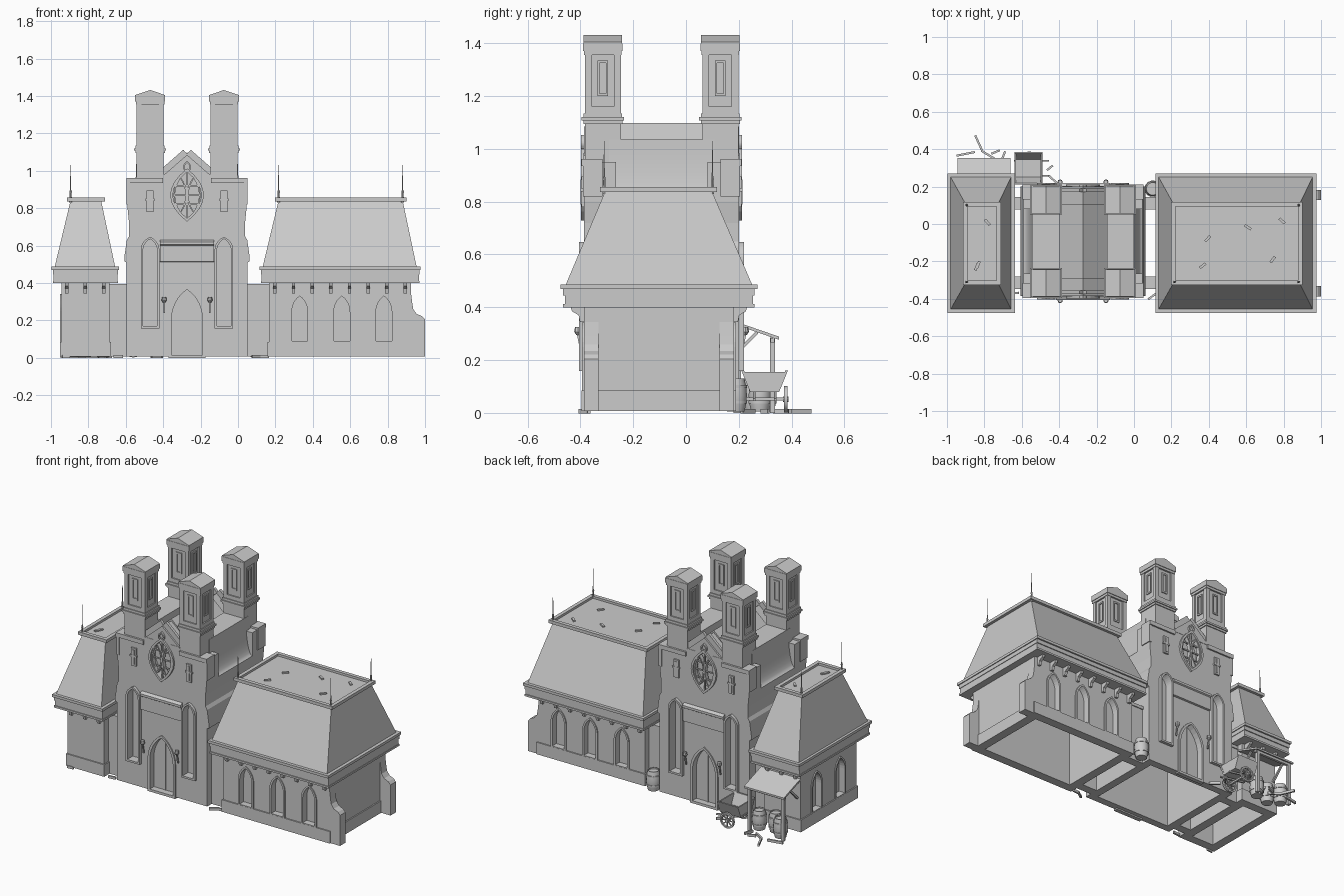
import bpy, bmesh, math, random
from mathutils import Vector, Matrix

if "Cube" in bpy.data.objects:
    bpy.data.objects.remove(bpy.data.objects["Cube"])
random.seed(4)
MX, MY = -0.2725, -0.0925          # centre of the middle block
MAP = {'X': lambda u, v, d: (d, u, v), 'Y': lambda u, v, d: (u, d, v), 'Z': lambda u, v, d: (u, v, d)}

def finish(name, bm, smooth=False):
    bmesh.ops.recalc_face_normals(bm, faces=bm.faces)
    me = bpy.data.meshes.new(name)
    bm.to_mesh(me)
    bm.free()
    o = bpy.data.objects.new(name, me)
    bpy.context.collection.objects.link(o)
    if smooth:
        bpy.ops.object.select_all(action='DESELECT')
        o.select_set(True)
        bpy.context.view_layer.objects.active = o
        bpy.ops.object.shade_smooth_by_angle(angle=math.radians(35))
    return o

def prism(name, pts, a, b, axis='Y', inner=None, smooth=False):
    """Extrude an outline along an axis; with an inner outline it becomes a frame."""
    bm, f, n = bmesh.new(), MAP[axis], len(pts)
    loop = lambda p, d: [bm.verts.new(f(u, v, d)) for u, v in p]
    def bridge(p, q):
        for i in range(n):
            bm.faces.new((p[i], p[(i + 1) % n], q[(i + 1) % n], q[i]))
    A, B = loop(pts, a), loop(pts, b)
    bridge(A, B)
    if inner:
        C, D = loop(inner, a), loop(inner, b)
        bridge(C, D), bridge(A, C), bridge(B, D)
    else:
        bm.faces.new(A), bm.faces.new(B)
    return finish(name, bm, smooth)

def rect(x0, x1, y0, y1, g=0):
    return [(x0 - g, y0 - g), (x1 + g, y0 - g), (x1 + g, y1 + g), (x0 - g, y1 + g)]

def box(name, x0, x1, y0, y1, z0, z1):
    return prism(name, rect(x0, x1, y0, y1), z0, z1, 'Z')

def frustum(name, r0, z0, r1, z1):
    bm = bmesh.new()
    A = [bm.verts.new((*p, z0)) for p in r0]
    B = [bm.verts.new((*p, z1)) for p in r1]
    bm.faces.new(A), bm.faces.new(B)
    for i in range(4):
        bm.faces.new((A[i], A[(i + 1) % 4], B[(i + 1) % 4], B[i]))
    return finish(name, bm)

def bar(name, p, q, w=0.01, t=None):
    p, q, bm = Vector(p), Vector(q), bmesh.new()
    m = Matrix.Translation((p + q) / 2) @ (q - p).to_track_quat('Z', 'Y').to_matrix().to_4x4()
    bmesh.ops.create_cube(bm, size=1, matrix=m @ Matrix.Diagonal((w, t or w, (q - p).length, 1)))
    return finish(name, bm)

def lathe(name, prof, loc, n=12, rot=None, closed=False):
    bm, rings = bmesh.new(), []
    for r, z in prof:
        rings.append([bm.verts.new((r * math.cos(6.28319 * i / n), r * math.sin(6.28319 * i / n), z)) for i in range(n)])
    for p, q in zip(rings, rings[1:] + (rings[:1] if closed else [])):
        for i in range(n):
            bm.faces.new((p[i], p[(i + 1) % n], q[(i + 1) % n], q[i]))
    if not closed:
        bm.faces.new(rings[0]), bm.faces.new(rings[-1])
    bm.transform(Matrix.Translation(loc) @ (rot or Matrix()))
    return finish(name, bm, True)

def arch(cx, z0, w, h, rise, n=6):
    up = [(cx - w / 2 + w * math.cos(math.pi / 3 * i / n), z0 + h - rise + rise / 0.866 * math.sin(math.pi / 3 * i / n)) for i in range(n + 1)]
    return [(cx - w / 2, z0), (cx + w / 2, z0)] + up + [(2 * cx - u, v) for u, v in up[-2::-1]]

def lens(cx, cz, hw, hh, n=8):
    r = [(cx + hw * (1 - (2 * i / n - 1) ** 2), cz + hh * (2 * i / n - 1)) for i in range(n + 1)]
    return r + [(2 * cx - u, v) for u, v in r[-2:0:-1]]

cutters = []
def carve(o, cuts):
    bpy.context.view_layer.objects.active = o
    for c in cuts:
        m = o.modifiers.new('cut', 'BOOLEAN')
        m.operation, m.solver, m.object = 'DIFFERENCE', 'EXACT', c
        bpy.ops.object.modifier_apply(modifier=m.name)

def opening(name, cx, z0, w, h, rise, face, s, axis='Y', t=0.012, depth=0.035):
    """Arched recess cutter plus raised surround on the wall plane 'face' looking along s."""
    prism(name + '_surround', arch(cx, z0 - t, w + 2 * t, h + 2 * t, rise + t * 0.6), face - s * 0.02, face + s * 0.007, axis, arch(cx, z0, w, h, rise))
    c = prism('cutter', arch(cx, z0, w, h, rise), face - s * depth, face + s * 0.06, axis)
    c.hide_render = True
    cutters.append(c)
    return c

# Wings: hollow walls, plinth, stepped cornice, mansard roof, deck
Y0, Y1 = -0.387, 0.182
for side, x0, x1, wins in (('left', -0.945, -0.687, []), ('right', 0.167, 0.925, [0.33, 0.555, 0.78])):
    walls = prism(side + '_wing_walls', rect(x0, x1, Y0, Y1), 0.008, 0.42, 'Z', rect(x0, x1, Y0, Y1, -0.05))
    cuts = [opening(side + '_window', x, 0.09, 0.085, 0.24, 0.085, f, s) for x in wins for f, s in ((Y0, -1), (Y1, 1))]
    if side == 'left':
        cuts += [opening('end_window', y, 0.09, 0.085, 0.24, 0.085, x0, -1, 'X') for y in (0.02, -0.22)]
    carve(walls, cuts)
    prism(side + '_plinth', rect(x0, x1, Y0, Y1, 0.008), 0.008, 0.085, 'Z', rect(x0, x1, Y0, Y1, -0.02))
    for z0, z1, g in ((0.40, 0.412, 0.078), (0.412, 0.445, 0.072), (0.445, 0.47, 0.078), (0.47, 0.487, 0.088)):
        prism(side + '_cornice', [(x0 - g * 0.58, Y0 - g), (x1 + g * 0.58, Y0 - g), (x1 + g * 0.58, Y1 + g), (x0 - g * 0.58, Y1 + g)], z0, z1, 'Z')
    deck = rect(x0 + 0.05, x1 - 0.045, -0.305, 0.097)
    frustum(side + '_mansard_roof', rect(x0 - 0.035, x1 + 0.03, Y0 - 0.068, Y1 + 0.068), 0.487, deck, 0.842)
    dx0, dx1 = deck[0][0], deck[1][0]
    prism(side + '_deck_trim', rect(dx0, dx1, -0.305, 0.097, 0.02), 0.836, 0.856, 'Z', rect(dx0, dx1, -0.305, 0.097, -0.004))
    # roof spikes
    for sx, sy in ([(dx0, -0.31), (dx0, 0.1)] if side == 'left' else [(dx0, -0.31), (dx1, -0.31), (dx1, 0.1)]):
        lathe('roof_spike', [(0.008, 0.83), (0.005, 0.88), (0.007, 0.885), (0.003, 0.9), (0.001, 1.03)], (sx, sy, 0), 6)
    # corbels below the eaves, front and back
    n = 3 if side == 'left' else 8
    for i in range(n):
        cx = x0 + 0.03 + (x1 - x0 - 0.06) * i / (n - 1)
        for f, s in ((Y0, -1), (Y1, 1)):
            prism('corbel', [(f - s * 0.01, 0.345), (f + s * 0.015, 0.345), (f + s * 0.02, 0.37), (f + s * 0.045, 0.385), (f + s * 0.05, 0.402), (f - s * 0.01, 0.402)], cx - 0.009, cx + 0.009, 'X')
    # loose boards on the deck
    for i in range(3 if side == 'left' else 5):
        p = Vector((random.uniform(dx0 + .03, dx1 - .03), random.uniform(-.27, .06), 0.848))
        a = random.uniform(0, 3)
        bar('loose_board', p, p + Vector((math.cos(a), math.sin(a), 0)) * 0.04, 0.014, 0.008)

# Broken wall stubs past the right end
for y in (Y0, 0.127):
    prism('broken_wall_stub', [(0.9, 0.008), (1.0, 0.008), (1.0, 0.205), (0.985, 0.222), (0.955, 0.235), (0.937, 0.26), (0.932, 0.29), (0.918, 0.4), (0.9, 0.4)], y, y + 0.055)
# Link walls between wings and middle block
for xa, xb in ((-0.70, -0.58), (0.035, 0.18)):
    for s in (-1, 1):
        ya, yb = sorted((MY - 0.008 + s * 0.185, MY - 0.008 + s * 0.24))
        box('link_wall', xa, xb, ya, yb, 0.008, 0.375)
        box('link_coping', xa, xb, ya - 0.006, yb + 0.006, 0.375, 0.395)

# Middle block: body, nave with curved sides, two gabled facades
def both(half):
    return [(MX + u, v) for u, v in half] + [(MX - u, v) for u, v in half[::-1]]
body = prism('middle_body', both([(0.3225, 0.008), (0.3225, 0.51), (0.335, 0.515), (0.335, 0.54), (0.322, 0.63), (0.31, 0.65), (0.31, 0.72), (0.318, 0.80)]), MY - 0.293, MY + 0.293)
curve = [(0.318 - 0.046 * math.sin(math.pi / 2 * i / 8), 1.036 - 0.236 * math.cos(math.pi / 2 * i / 8)) for i in range(9)]
prism('nave', both(curve + [(0.272, 1.036), (0.127, 1.036), (0.127, 0.985), (0.0005, 1.098)][1:]), MY - 0.2, MY + 0.2, smooth=True)
bodycuts = [box('cutter', MX - 0.27, MX + 0.27, MY - 0.245, MY + 0.245, -0.1, 0.78)]
cutters += bodycuts
for s, tag in ((-1, 'front'), (1, 'back')):
    f = MY + s * 0.293
    P = lambda u, v, e=0.0: (MX + u, f + s * e, v)
    facade = prism(tag + '_facade', both([(0.318, 0.80), (0.318, 0.95), (0.13, 0.95), (0.127, 0.975), (0.0005, 1.085)]), f, f - s * 0.12)
    # doorway and tall lancets
    bodycuts.append(opening(tag + '_door', MX, 0.015, 0.165, 0.35, 0.16, f, s, t=0.016))
    bar(tag + '_door_seam', P(0, 0.01, -0.034), P(0, 0.355, -0.034), 0.006)
    for u in (-0.1975, 0.1975):
        bodycuts.append(opening(tag + '_lancet', MX + u, 0.17, 0.075, 0.465, 0.06, f + s * 0.012, s, depth=0.05))
        # slit window with cross frame
        box('slit_window_frame', MX + u - 0.018, MX + u + 0.018, *sorted((f - s * 0.01, f + s * 0.01)), 0.78, 0.895)
        box('slit_window_bar', MX + u - 0.006, MX + u + 0.006, *sorted((f, f + s * 0.014)), 0.79, 0.885)
        bar('slit_window_cross', P(u - 0.024, 0.845, 0.008), P(u + 0.024, 0.845, 0.008), 0.012)
        # shoulder bands
        a, b = sorted((MX + u * 0.645, MX + math.copysign(0.324, u)))
        box('shoulder_band', a, b, *sorted((f - s * 0.07, f + s * 0.01)), 0.935, 0.962)
        box('shoulder_block', *((a, a + 0.02) if u < 0 else (b - 0.02, b)), *sorted((f - s * 0.07, f + s * 0.004)), 0.82, 0.94)
        # wall torches
        bar('torch_stem', P(u * 0.62, 0.24, 0.012), P(u * 0.62, 0.3, 0.024), 0.008)
        lathe('torch_cup', [(0.006, 0), (0.014, 0.012), (0.011, 0.03)], P(u * 0.62, 0.295, 0.024), 8)
    # ledge over the door between the lancets
    prism(tag + '_ledge', [(f - s * 0.01, 0.51), (f + s * 0.012, 0.515), (f + s * 0.012, 0.6), (f + s * 0.02, 0.605), (f + s * 0.02, 0.62), (f - s * 0.01, 0.635)], MX - 0.145, MX + 0.145, 'X')
    # traceried window
    cut = prism('cutter', lens(MX, 0.87, 0.08, 0.13), f - s * 0.045, f + s * 0.05)
    cutters.append(cut)
    bodycuts.append(cut)
    carve(facade, [cut])
    prism(tag + '_tracery_ring', lens(MX, 0.87, 0.09, 0.142), f - s * 0.02, f + s * 0.012, inner=lens(MX, 0.87, 0.076, 0.124))
    for u in (-0.036, 0.036):
        prism(tag + '_tracery_light', lens(MX + u, 0.87, 0.036, 0.1), f - s * 0.02, f + s * 0.006, inner=lens(MX + u, 0.87, 0.028, 0.088))
    bar(tag + '_tracery_mullion', P(0, 0.75, -0.005), P(0, 1.06, -0.005), 0.01)
    for v in (0.82, 0.87, 0.92):
        bar(tag + '_tracery_bar', P(-0.07, v, -0.006), P(0.07, v, -0.006), 0.008)
    prism(tag + '_gable_ring', lens(MX, 1.02, 0.022, 0.032), f - s * 0.01, f + s * 0.012, inner=lens(MX, 1.02, 0.014, 0.022))
    # gable copings
    for u in (-1, 1):
        bar(tag + '_gable_coping', P(u * 0.128, 0.978, -0.02), P(0, 1.09, -0.02), 0.018, 0.06)
        bar(tag + '_gable_base', P(u * 0.125, 0.972, -0.01), P(u * 0.06, 0.972, -0.01), 0.024)
    # pair of towers on each facade
    for u in (-0.1975, 0.1975):
        cx, cy = MX + u, MY + s * 0.2225
        sq = lambda g: rect(cx - 0.073, cx + 0.073, cy - 0.068, cy + 0.068, g)
        prism('tower_base', sq(0), 0.9, 1.1, 'Z')
        for z0, z1, g in ((1.095, 1.108, 0.006), (1.108, 1.12, 0.012), (1.12, 1.135, 0.005), (1.355, 1.37, 0.003), (1.37, 1.4, 0.007)):
            prism('tower_moulding', sq(g), z0, z1, 'Z')
        prism('tower_shaft', sq(-0.008), 1.13, 1.36, 'Z')
        prism('tower_cap', [(cx - 0.08, 1.4), (cx + 0.08, 1.4), (cx + 0.08, 1.405), (cx, 1.432), (cx - 0.08, 1.405)], cy - 0.073, cy + 0.073)
        for k in (-1, 1):
            for ax, c, h, d in (('Y', cx, 0.073, cy + k * 0.068), ('X', cy, 0.068, cx + k * 0.073)):
                prism('tower_panel', rect(c - h, c + h, 1.13, 1.36), d - k * 0.012, d, ax, rect(c - h + 0.026, c + h - 0.026, 1.16, 1.355))
                prism('tower_slot', rect(c - 0.02, c + 0.02, 1.2, 1.335), d - k * 0.012, d - k * 0.002, ax, rect(c - 0.012, c + 0.012, 1.21, 1.325))
carve(body, bodycuts)
for c in cutters:
    bpy.data.objects.remove(c)

# Lean-to shed behind the left wing
prism('shed_roof', [(0.175, 0.338), (0.352, 0.277), (0.352, 0.289), (0.175, 0.35)], -0.945, -0.66, 'X')
for x in (-0.925, -0.685):
    box('shed_post', x - 0.01, x + 0.01, 0.318, 0.338, 0.0, 0.285)
    bar('shed_brace', (x, 0.185, 0.22), (x, 0.27, 0.305), 0.012)
bar('shed_beam', (-0.94, 0.328, 0.275), (-0.665, 0.328, 0.275), 0.016)

# Barrels
for x, y in ((0.1, 0.188), (-0.72, 0.28), (-0.82, 0.255), (-0.885, 0.3)):
    lathe('barrel', [(0.034, 0.005), (0.041, 0.035), (0.044, 0.067), (0.041, 0.1), (0.034, 0.13), (0.03, 0.13), (0.03, 0.122)], (x, y, 0), 14)
    for z in (0.035, 0.095):
        lathe('barrel_hoop', [(0.039, z), (0.0445, z), (0.0445, z + 0.01), (0.039, z + 0.01)], (x, y, 0), 14, closed=True)

# Hand cart: flared tray, wheels with spokes, shafts
cy = 0.298
prism('cart_tray', [(cy + u, v) for u, v in ((-0.088, 0.16), (-0.055, 0.08), (0.055, 0.08), (0.088, 0.16), (0.078, 0.16), (0.048, 0.09), (-0.048, 0.09), (-0.078, 0.16))], -0.64, -0.49, 'X')
for x in (-0.638, -0.5):
    prism('cart_end_board', [(cy - 0.05, 0.085), (cy + 0.05, 0.085), (cy + 0.08, 0.155), (cy - 0.08, 0.155)], x, x + 0.008, 'X')
bar('cart_axle', (-0.56, 0.21, 0.052), (-0.56, 0.386, 0.052), 0.012)
for y in (0.218, 0.378):
    turn = Matrix.Rotation(math.pi / 2, 4, 'X')
    lathe('cart_wheel_rim', [(0.04, -0.006), (0.05, -0.006), (0.05, 0.006), (0.04, 0.006)], (-0.56, y, 0.052), 16, turn, True)
    lathe('cart_wheel_hub', [(0.01, -0.01), (0.01, 0.01)], (-0.56, y, 0.052), 8, turn)
    for i in range(4):
        d = Vector((math.cos(i * math.pi / 4), 0, math.sin(i * math.pi / 4))) * 0.043
        c = Vector((-0.56, y, 0.052))
        bar('cart_wheel_spoke', c - d, c + d, 0.006)
    bar('cart_shaft', (-0.64, y * 0.5 + cy * 0.5, 0.08), (-0.455, y * 0.5 + cy * 0.5, 0.05), 0.01)

# Boards and rubble lying on the ground
for x, y, a, l in ((-0.83, 0.432, 2.0, 0.092), (-0.9, 0.375, 0.2, 0.1), (-0.78, 0.37, 2.6, 0.08), (-0.74, 0.385, 0.4, 0.05), (-0.7, 0.36, 1.2, 0.06),
                   (-0.43, 0.235, 2.4, 0.07), (-0.45, 0.3, 0.7, 0.04), (0.1, -0.385, 0.6, 0.06), (0.14, -0.37, 0.1, 0.05), (-0.64, -0.37, 0.1, 0.05), (-0.92, -0.395, 0.1, 0.04)):
    d = Vector((math.cos(a), math.sin(a), 0)) * l / 2
    c = Vector((x, y, 0.006))
    bar('ground_board', c - d, c + d, 0.011, 0.016)
